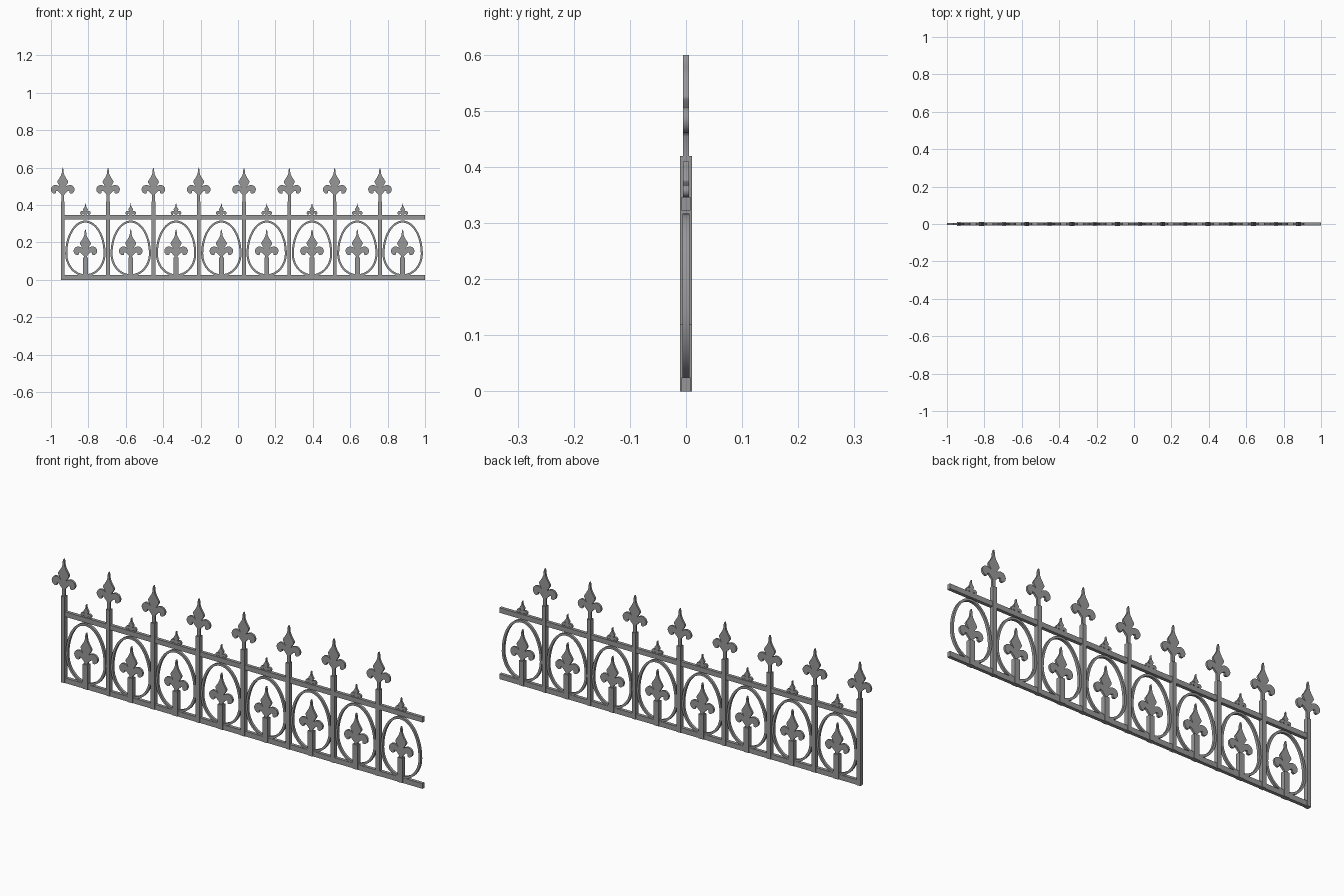
import bpy, bmesh, math
from mathutils import Vector

cube = bpy.data.objects.get("Cube")
if cube:
    bpy.data.objects.remove(cube, do_unlink=True)

iron = bpy.data.materials.new("grey_iron")
iron.use_nodes = True
GREY = (0.31, 0.31, 0.31, 1)
iron.diffuse_color = GREY
bsdf = next(n for n in iron.node_tree.nodes if n.type == 'BSDF_PRINCIPLED')
bsdf.inputs["Base Color"].default_value = GREY
bsdf.inputs["Roughness"].default_value = 0.6


def place(name, mesh, loc=(0, 0, 0), scale=(1, 1, 1)):
    ob = bpy.data.objects.new(name, mesh)
    ob.location, ob.scale = loc, scale
    bpy.context.collection.objects.link(ob)
    return ob


def finish(bm, name):
    bmesh.ops.recalc_face_normals(bm, faces=bm.faces)
    mesh = bpy.data.meshes.new(name)
    bm.to_mesh(mesh)
    bm.free()
    mesh.materials.append(iron)
    return mesh


def box_mesh(name, w, d, h):
    """Box centred in x and y, standing on z = 0."""
    bm = bmesh.new()
    bmesh.ops.create_cube(bm, size=1)
    for v in bm.verts:
        v.co = (v.co.x * w, v.co.y * d, (v.co.z + 0.5) * h)
    return finish(bm, name)


def thicken(bm, depth):
    """Extrude flat faces from the front plane to the back plane."""
    res = bmesh.ops.extrude_face_region(bm, geom=bm.faces[:])
    verts = [g for g in res["geom"] if isinstance(g, bmesh.types.BMVert)]
    bmesh.ops.translate(bm, verts=verts, vec=(0, depth, 0))


def smooth_path(pts, steps=3):
    """Catmull-Rom interpolation through the points."""
    p = [Vector(q) for q in [pts[0]] + pts + [pts[-1]]]
    out = []
    for a, b, c, d in zip(p, p[1:], p[2:], p[3:]):
        for i in range(steps):
            t = i / steps
            out.append(0.5 * (2 * b + (c - a) * t + (2 * a - 5 * b + 4 * c - d) * t * t
                              + (3 * b - a - 3 * c + d) * t ** 3))
    return out + [p[-1]]


def smooth_by_angle(ob):
    bpy.ops.object.select_all(action='DESELECT')
    ob.select_set(True)
    bpy.context.view_layer.objects.active = ob
    bpy.ops.object.shade_smooth_by_angle(angle=math.radians(35))


def finial_mesh(depth=0.01):
    """Flat spearhead with two curled side leaves."""
    blade = [(0, .18), (.004, .167), (.006, .148), (.014, .13), (.028, .108),
             (.027, .098), (.014, .077)]
    leaf = [(.014, .077), (.025, .084), (.04, .087), (.055, .081), (.063, .066),
            (.059, .05), (.047, .041), (.036, .044), (.035, .055), (.026, .054),
            (.017, .045), (.01, .038)]
    half = smooth_path(blade) + smooth_path(leaf)[1:] + [Vector((.008, .034)), Vector((.008, 0))]
    outline = half + [Vector((-q.x, q.y)) for q in reversed(half[1:])]
    bm = bmesh.new()
    bm.faces.new([bm.verts.new((q.x, -depth / 2, q.y)) for q in outline])
    thicken(bm, depth)
    return finish(bm, "finial")


def ring_mesh(depth=0.013, bar=0.011, n=56):
    """Egg-shaped hoop, taller above its widest level than below."""
    bm = bmesh.new()
    loops = []
    for inset in (0, bar):
        loop = []
        for i in range(n):
            t = math.tau * i / n
            rise = (0.177 if math.sin(t) > 0 else 0.121) - inset
            loop.append(bm.verts.new(((0.108 - inset) * math.cos(t), -depth / 2,
                                      0.14 + rise * math.sin(t))))
        loops.append(loop)
    outer, inner = loops
    for i in range(n):
        j = (i + 1) % n
        bm.faces.new((outer[i], outer[j], inner[j], inner[i]))
    thicken(bm, depth)
    return finish(bm, "ring")


FIRST, STEP, COUNT = -0.937, 0.2423, 8
rail_mid, rail_len = (FIRST + 1) / 2, 1 - FIRST

# Rails
place("bottom_rail", box_mesh("bottom_rail", rail_len, 0.016, 0.025), (rail_mid, 0, 0))
place("top_rail", box_mesh("top_rail", rail_len, 0.016, 0.024), (rail_mid, 0, 0.323))

# Repeated parts share their meshes
post = box_mesh("post", 0.02, 0.022, 0.42)
short_post = box_mesh("short_post", 0.026, 0.022, 0.12)
finial, ring = finial_mesh(), ring_mesh()

for i in range(COUNT):
    x = FIRST + STEP * i
    mid = x + STEP / 2
    n = i + 1
    # Tall post with its spearhead
    place(f"post_{n}", post, (x, 0, 0))
    tip = place(f"post_finial_{n}", finial, (x, 0, 0.42))
    # Hoop panel with a short spear inside and a small crest on the rail
    hoop = place(f"ring_{n}", ring, (mid, 0, 0))
    place(f"short_post_{n}", short_post, (mid, 0, 0))
    place(f"inner_finial_{n}", finial, (mid, 0, 0.091))
    place(f"rail_crest_{n}", finial, (mid, 0, 0.329), (0.45, 1, 0.45))

# The shared meshes need shading only once
bpy.context.view_layer.update()
for ob in (bpy.data.objects["post_finial_1"], bpy.data.objects["ring_1"]):
    smooth_by_angle(ob)
